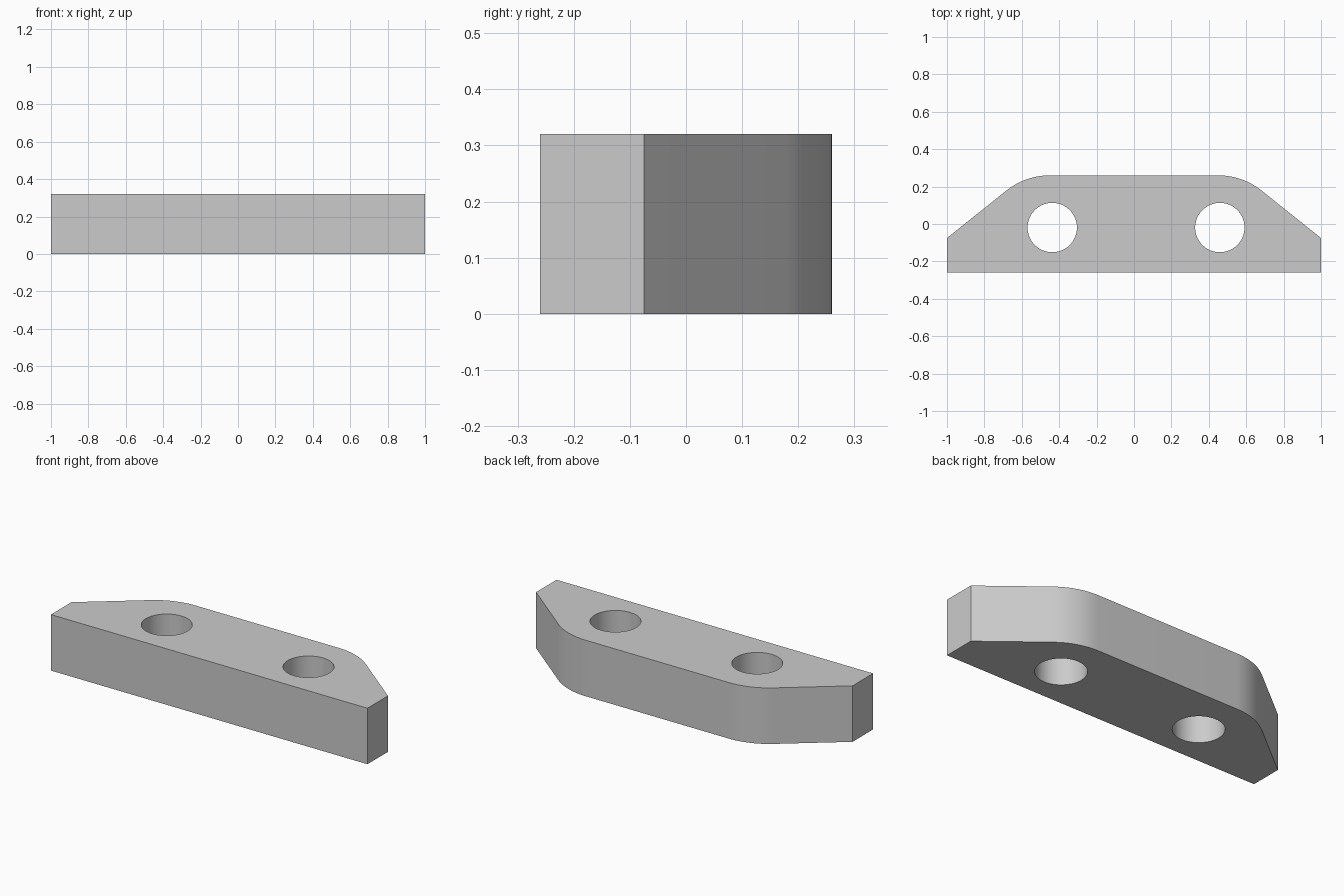
import bpy, bmesh, math

if "Cube" in bpy.data.objects:
    bpy.data.objects.remove(bpy.data.objects["Cube"])

HEIGHT = 0.32
FRONT, BACK, SHOULDER = -0.26, 0.26, -0.075   # y of front face, back face, end corners
SLOPE = math.radians(38.6)                    # angle of the tapered ends
RADIUS = 0.37                                 # rounding between back and taper
HOLES = [(-0.437, -0.019), (0.459, -0.019)]
HOLE_RADIUS = 0.132

grey = bpy.data.materials.new("plain grey")
grey.diffuse_color = (0.6, 0.6, 0.6, 1)
grey.use_nodes = True
grey.node_tree.nodes["Principled BSDF"].inputs["Base Color"].default_value = grey.diffuse_color


def prism(name, points, z0, z1):
    """Extrude a counter-clockwise outline between two heights."""
    bm = bmesh.new()
    base = bm.faces.new([bm.verts.new((x, y, z0)) for x, y in points])
    top = bmesh.ops.extrude_face_region(bm, geom=[base], use_keep_orig=True)
    verts = [v for v in top["geom"] if isinstance(v, bmesh.types.BMVert)]
    bmesh.ops.translate(bm, vec=(0, 0, z1 - z0), verts=verts)
    bmesh.ops.recalc_face_normals(bm, faces=bm.faces)
    mesh = bpy.data.meshes.new(name)
    bm.to_mesh(mesh)
    bm.free()
    mesh.materials.append(grey)
    obj = bpy.data.objects.new(name, mesh)
    bpy.context.collection.objects.link(obj)
    return obj


# Right half of the outline, with an arc tangent to the taper and the back
corner_x = 1 - (BACK - SHOULDER) / math.tan(SLOPE)
arc_x = corner_x - RADIUS * math.tan(SLOPE / 2)
right = [(1, FRONT), (1, SHOULDER)]
for i in range(13):
    a = SLOPE * (1 - i / 12)
    right.append((arc_x + RADIUS * math.sin(a), BACK - RADIUS + RADIUS * math.cos(a)))
outline = right + [(-x, y) for x, y in reversed(right)]
plate = prism("plate", outline, 0, HEIGHT)

# Two round through holes
for x, y in HOLES:
    ring = [(x + HOLE_RADIUS * math.cos(math.tau * i / 64),
             y + HOLE_RADIUS * math.sin(math.tau * i / 64)) for i in range(64)]
    cutter = prism("hole_cutter", ring, -0.1, HEIGHT + 0.1)
    cutter.hide_render = True
    cutter.hide_set(True)
    cut = plate.modifiers.new("hole", "BOOLEAN")
    cut.operation = "DIFFERENCE"
    cut.solver = "EXACT"
    cut.object = cutter

# Bake the cuts and remove the cutters
bpy.context.view_layer.objects.active = plate
plate.select_set(True)
for name in [m.name for m in plate.modifiers]:
    bpy.ops.object.modifier_apply(modifier=name)
for obj in [o for o in bpy.data.objects if o.name.startswith("hole_cutter")]:
    bpy.data.objects.remove(obj)

# Round walls smooth, rims and corners sharp
bpy.ops.object.shade_smooth_by_angle(angle=math.radians(30))
